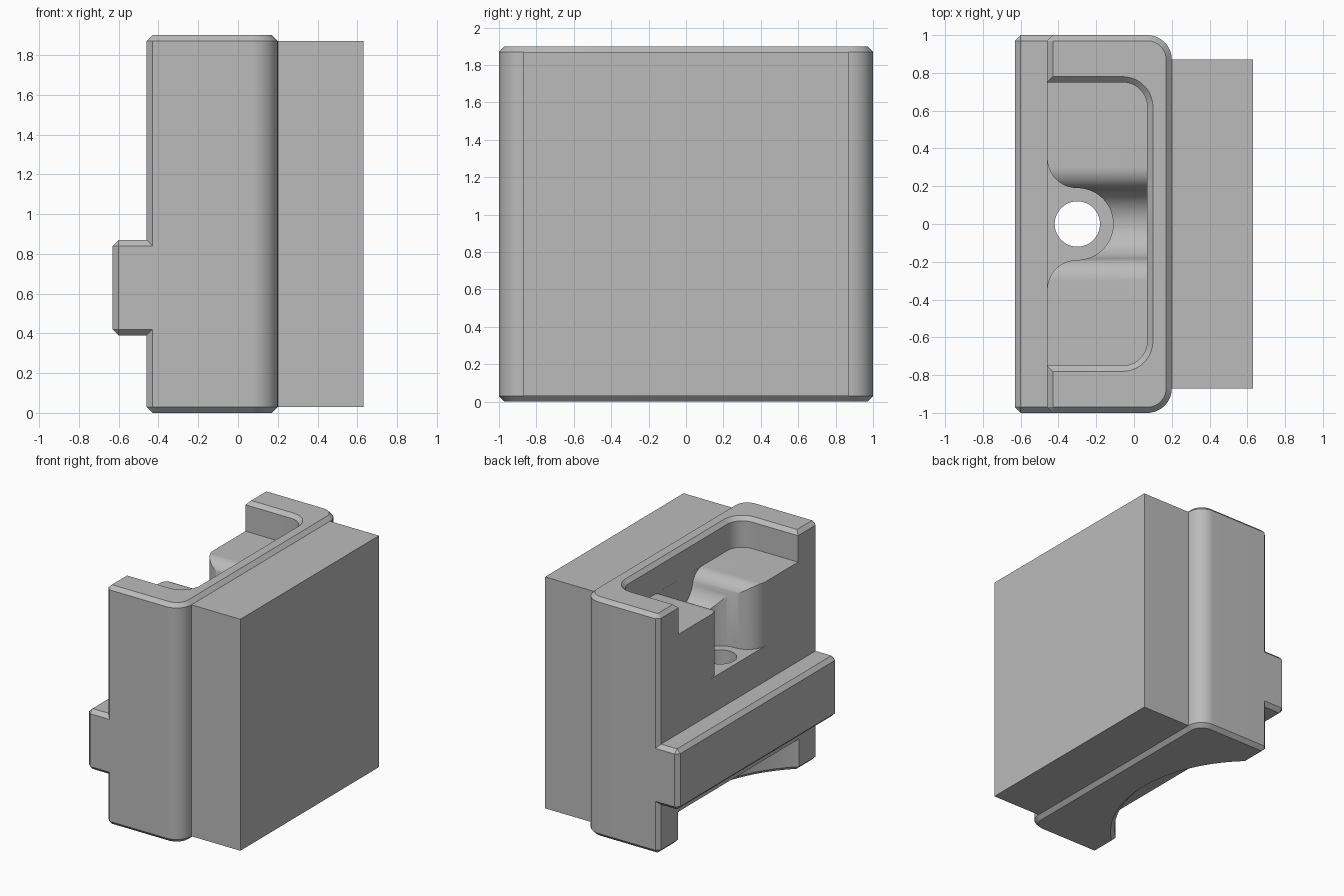
import bpy, bmesh
from math import sin, cos, radians
from mathutils import Matrix, Vector

cube = bpy.data.objects.get("Cube")
if cube:
    bpy.data.objects.remove(cube, do_unlink=True)

CH = 0.03  # edge chamfer used throughout

grey = bpy.data.materials.new("neutral_grey")
grey.use_nodes = True
grey.diffuse_color = (0.5, 0.5, 0.5, 1)
grey.node_tree.nodes["Principled BSDF"].inputs["Base Color"].default_value = (0.5, 0.5, 0.5, 1)


def finish(name, bm):
    bmesh.ops.recalc_face_normals(bm, faces=bm.faces)
    mesh = bpy.data.meshes.new(name)
    bm.to_mesh(mesh)
    bm.free()
    mesh.materials.append(grey)
    obj = bpy.data.objects.new(name, mesh)
    bpy.context.collection.objects.link(obj)
    return obj


def loft(name, rings, matrix=Matrix()):
    """Solid through stacked outlines, each given as (points, height)."""
    bm = bmesh.new()
    rows = [[bm.verts.new(matrix @ Vector((a, b, h))) for a, b in pts] for pts, h in rings]
    n = len(rows[0])
    for lo, hi in zip(rows, rows[1:]):
        for i in range(n):
            j = (i + 1) % n
            bm.faces.new((lo[i], lo[j], hi[j], hi[i]))
    bm.faces.new(rows[0][::-1])
    bm.faces.new(rows[-1])
    return finish(name, bm)


def box(name, lo, hi, bevel=0):
    bm = bmesh.new()
    lo, hi = Vector(lo), Vector(hi)
    bmesh.ops.create_cube(bm, size=1, matrix=Matrix.Translation((lo + hi) / 2) @ Matrix.Diagonal((*(hi - lo), 1)))
    if bevel:
        bmesh.ops.bevel(bm, geom=bm.edges[:], offset=bevel, segments=1, affect='EDGES')
    return finish(name, bm)


def arc(cx, cy, r, start, end, n=16):
    angles = [radians(start + (end - start) * i / n) for i in range(n + 1)]
    return [(cx + r * cos(t), cy + r * sin(t)) for t in angles]


def mirrored(half):
    """Complete an outline symmetrical about its second coordinate's axis."""
    return half + [(x, -y) for x, y in reversed(half)]


def plan(x0, x1, hy, r, cut):
    """Plan outline: rounded at +x, chamfered by cut at -x."""
    back = [(x0, hy - cut), (x0 + cut, hy)] if cut else [(x0, hy)]
    return mirrored(back + arc(x1 - r, hy - r, r, 90, 0))


def subtract(target, cutters):
    bpy.context.view_layer.objects.active = target
    for cutter in cutters:
        mod = target.modifiers.new("cut", 'BOOLEAN')
        mod.operation = 'DIFFERENCE'
        mod.solver = 'EXACT'
        mod.object = cutter
        bpy.ops.object.modifier_apply(modifier=mod.name)


# Main body with chamfered top and bottom rims
full = plan(-0.46, 0.20, 1.0, 0.13, CH)
small = plan(-0.46 + CH, 0.20 - CH, 1.0 - CH, 0.13 - CH, 0.002)
body = loft("body", [(small, 0), (full, CH), (full, 1.90 - CH), (small, 1.90)])

# Shallow top recess, open at the back, flaring at the rim
recess = plan(-0.8, 0.07, 0.75, 0.13, 0)
flare = plan(-0.8, 0.07 + CH, 0.75 + CH, 0.13 + CH, 0)
recess_cut = loft("recess_cutter", [(recess, 1.66), (recess, 1.87), (flare, 1.90), (flare, 2.0)])

# Rounded valley across the recess floor
right = arc(-0.3, 1.54, 0.12, 90, 11.3) + arc(0, 1.605, 0.187, 192, 270)
valley = [(-0.3, 1.75)] + right + [(-y, z) for y, z in reversed(right[:-1])] + [(0.3, 1.75)]
along_x = Matrix(((0, 0, 1, 0), (1, 0, 0, 0), (0, 1, 0, 0), (0, 0, 0, 1)))
valley_cut = loft("valley_cutter", [(valley, -0.8), (valley, 0.0695)], along_x)

# Deep U-shaped slot with a flared mouth
slot = mirrored([(-0.6, 0.35)] + arc(-0.3, 0.35, 0.16, 180, 270) + arc(-0.3, 0, 0.19, 86, 3, 20))
slot_cut = loft("slot_cutter", [(slot, 1.15), (slot, 1.75)])

# Vertical bore and curved underside relief
bore = arc(-0.3, 0, 0.12, 0, 354, 59)
bore_cut = loft("bore_cutter", [(bore, 0.1), (bore, 1.3)])
wide, narrow = (arc(-1.155, 0, r, 0, 357.5, 143) for r in (1.03 + CH, 1.03))
relief_cut = loft("relief_cutter", [(wide, -0.1), (wide, 0), (narrow, CH), (narrow, 0.25)])

subtract(body, [recess_cut, valley_cut, slot_cut, bore_cut, relief_cut])

# Horizontal rail on the back and plain block on the opposite side
rail = box("rail", (-0.63, -1, 0.39), (-0.40, 1, 0.87), CH)
subtract(rail, [bore_cut])
block = box("block", (0.19, -0.87, 0.03), (0.63, 0.87, 1.87))

for cutter in (recess_cut, valley_cut, slot_cut, bore_cut, relief_cut):
    bpy.data.objects.remove(cutter, do_unlink=True)

# Smooth curved walls while keeping edges crisp
bpy.ops.object.select_all(action='DESELECT')
for obj in (body, rail, block):
    obj.select_set(True)
bpy.context.view_layer.objects.active = body
bpy.ops.object.shade_smooth_by_angle(angle=radians(25))
